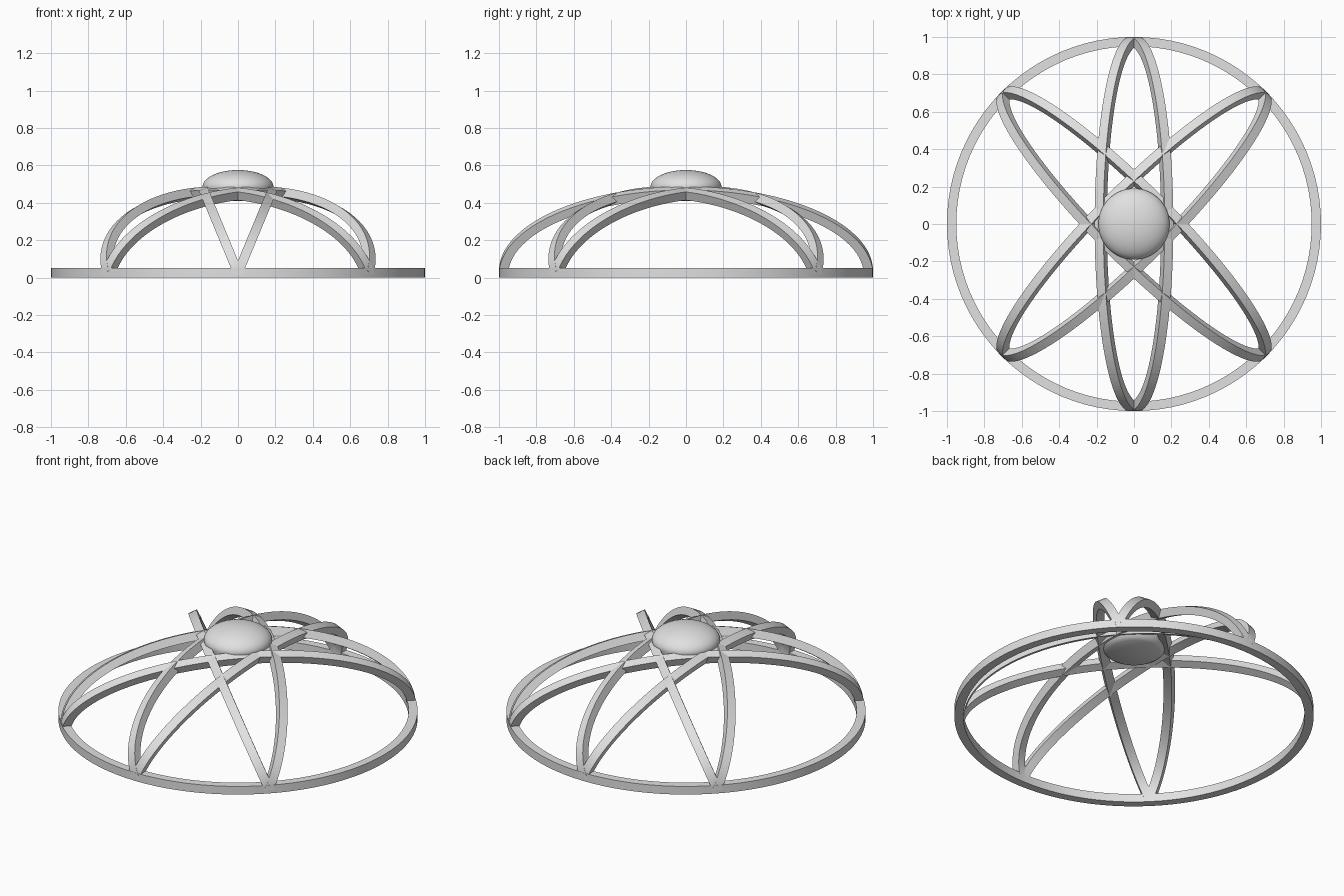
import bpy, bmesh
from math import sin, cos, pi, radians
from mathutils import Matrix, Vector

cube = bpy.data.objects.get("Cube")
if cube:
    bpy.data.objects.remove(cube, do_unlink=True)

# Single light grey material
grey = bpy.data.materials.new("light_grey")
grey.use_nodes = True
color = (0.75, 0.75, 0.75, 1)
grey.diffuse_color = color
grey.node_tree.nodes["Principled BSDF"].inputs["Base Color"].default_value = color


def finish(name, bm):
    """Turn a bmesh into a smooth object with sharp edges kept."""
    bmesh.ops.recalc_face_normals(bm, faces=bm.faces)
    mesh = bpy.data.meshes.new(name)
    bm.to_mesh(mesh)
    bm.free()
    mesh.materials.append(grey)
    obj = bpy.data.objects.new(name, mesh)
    bpy.context.collection.objects.link(obj)
    bpy.ops.object.select_all(action='DESELECT')
    obj.select_set(True)
    bpy.context.view_layer.objects.active = obj
    bpy.ops.object.shade_smooth_by_angle(angle=radians(35))
    return obj


def lathe(name, profile, closed, steps=96):
    """Spin a list of (radius, height) points round the z axis."""
    bm = bmesh.new()
    verts = [bm.verts.new((r, 0, z)) for r, z in profile]
    edges = [bm.edges.new(pair) for pair in zip(verts, verts[1:])]
    if closed:
        edges.append(bm.edges.new((verts[-1], verts[0])))
    bmesh.ops.spin(bm, geom=verts + edges, axis=(0, 0, 1), cent=(0, 0, 0),
                   angle=2 * pi, steps=steps)
    bmesh.ops.remove_doubles(bm, verts=bm.verts, dist=1e-5)
    return finish(name, bm)


BAND = 0.05       # width and thickness of every band
RISE = 0.49       # arch height within its leaning plane
LEAN = radians(22.5)


def arch(name, turn, lean, steps=64):
    """Half-elliptical band, leaning sideways and turned about z."""
    place = (Matrix.Translation((0, 0, BAND / 2))
             @ Matrix.Rotation(turn, 4, 'Z') @ Matrix.Rotation(lean, 4, 'Y'))
    bm = bmesh.new()
    rows = []
    for i in range(steps + 1):
        a = pi * i / steps
        row = []
        for inset, side in ((0, -1), (0, 1), (BAND, 1), (BAND, -1)):
            p = Vector((side * BAND / 2, (1 - inset) * cos(a), (RISE - inset) * sin(a)))
            row.append(bm.verts.new(place @ p))
        rows.append(row)
    for r0, r1 in zip(rows, rows[1:]):
        for k in range(4):
            n = (k + 1) % 4
            bm.faces.new((r0[k], r0[n], r1[n], r1[k]))
    bm.faces.new(rows[0])
    bm.faces.new(rows[-1])
    return finish(name, bm)


# Base ring
lathe("base_ring", [(1, 0), (1, BAND), (1 - BAND, BAND), (1 - BAND, 0)], True)

# Three pairs of leaning arches
for label, turn in (("straight", 0), ("left_diagonal", -pi / 4), ("right_diagonal", pi / 4)):
    for side, sign in (("a", 1), ("b", -1)):
        arch(f"{label}_arch_{side}", turn, sign * LEAN)

# Central dome: flattened ball with a flat underside
top = [(0.19 * sin(pi / 2 * i / 16), 0.485 + 0.09 * cos(pi / 2 * i / 16)) for i in range(17)]
lathe("central_dome", top + [(0.186, 0.46), (0.175, 0.438), (0.16, 0.422), (0.14, 0.41), (0, 0.41)],
      False)
